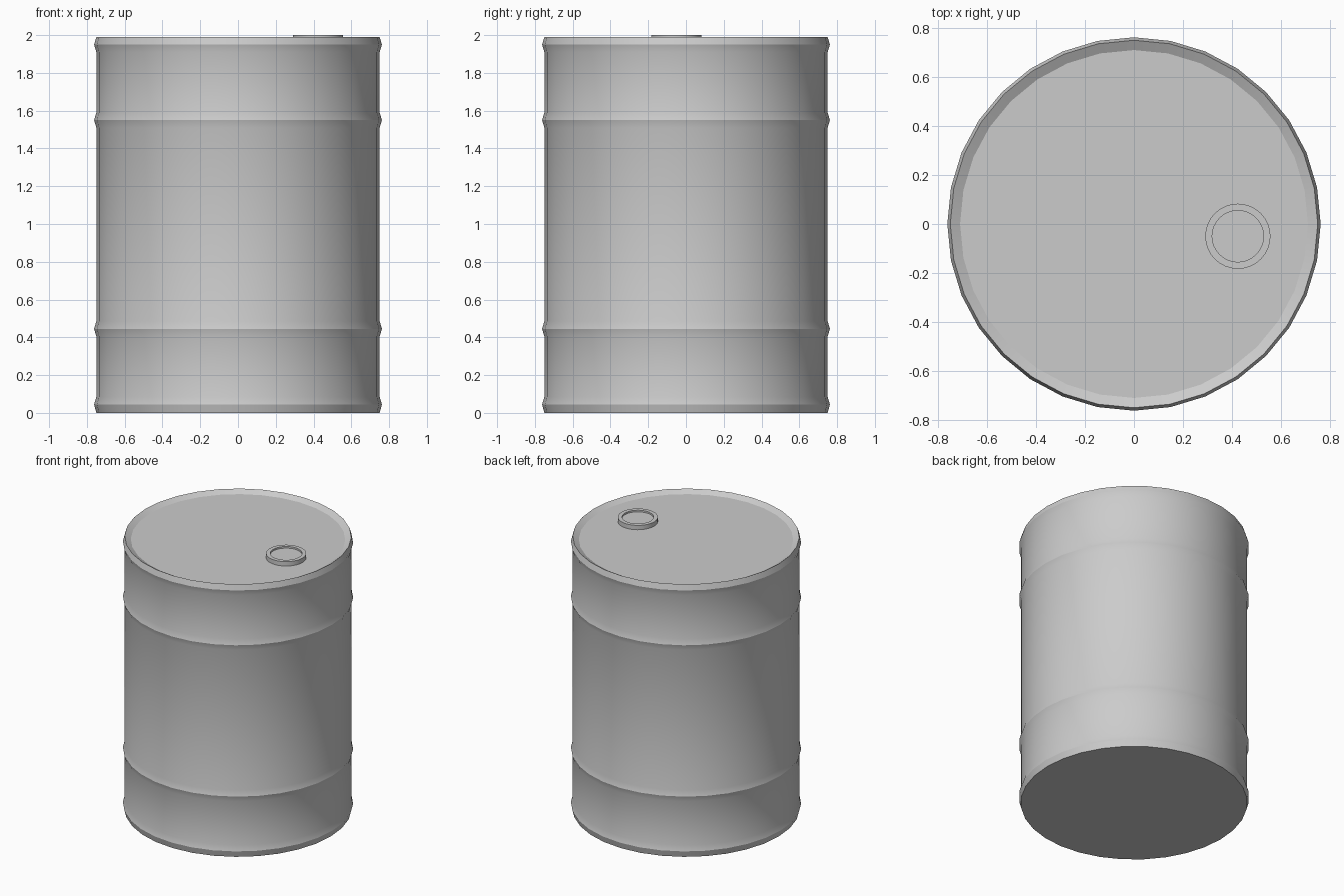
import bpy, bmesh
from math import sin, cos, tau, radians

if "Cube" in bpy.data.objects:
    bpy.data.objects.remove(bpy.data.objects["Cube"])


def lathe(name, profile, sides=32, location=(0, 0, 0)):
    """Revolve (radius, z) points about z, closing both ends with flat discs."""
    bm = bmesh.new()
    rings = [[bm.verts.new((r * cos(tau * i / sides), r * sin(tau * i / sides), z))
              for i in range(sides)] for r, z in profile]
    for low, high in zip(rings, rings[1:]):
        for i in range(sides):
            j = (i + 1) % sides
            bm.faces.new((low[i], low[j], high[j], high[i]))
    bm.faces.new(rings[0][::-1])
    bm.faces.new(rings[-1])
    mesh = bpy.data.meshes.new(name)
    bm.to_mesh(mesh)
    bm.free()
    obj = bpy.data.objects.new(name, mesh)
    bpy.context.collection.objects.link(obj)
    obj.location = location
    bpy.ops.object.select_all(action='DESELECT')
    obj.select_set(True)
    bpy.context.view_layer.objects.active = obj
    bpy.ops.object.shade_smooth_by_angle(angle=radians(28))
    return obj


R, RIDGE, STEP = 0.75, 0.762, 0.04

# Drum wall: bottom rim, two rolling hoops, top rim, then the sunken lid
profile = [(R, 0.0), (RIDGE, 0.045), (R, 0.085)]
for z in (0.445, 1.55):
    profile += [(R, z - STEP), (RIDGE, z), (R, z + STEP)]
profile += [(R, 1.91), (RIDGE, 1.95), (R, 1.99), (0.71, 1.968)]
lathe("drum_body", profile)

# Filler cap with a shallow recessed centre
lathe("filler_cap", [(0.133, 1.96), (0.133, 2.0), (0.105, 2.0), (0.105, 1.988)],
      location=(0.424, -0.05, 0))
